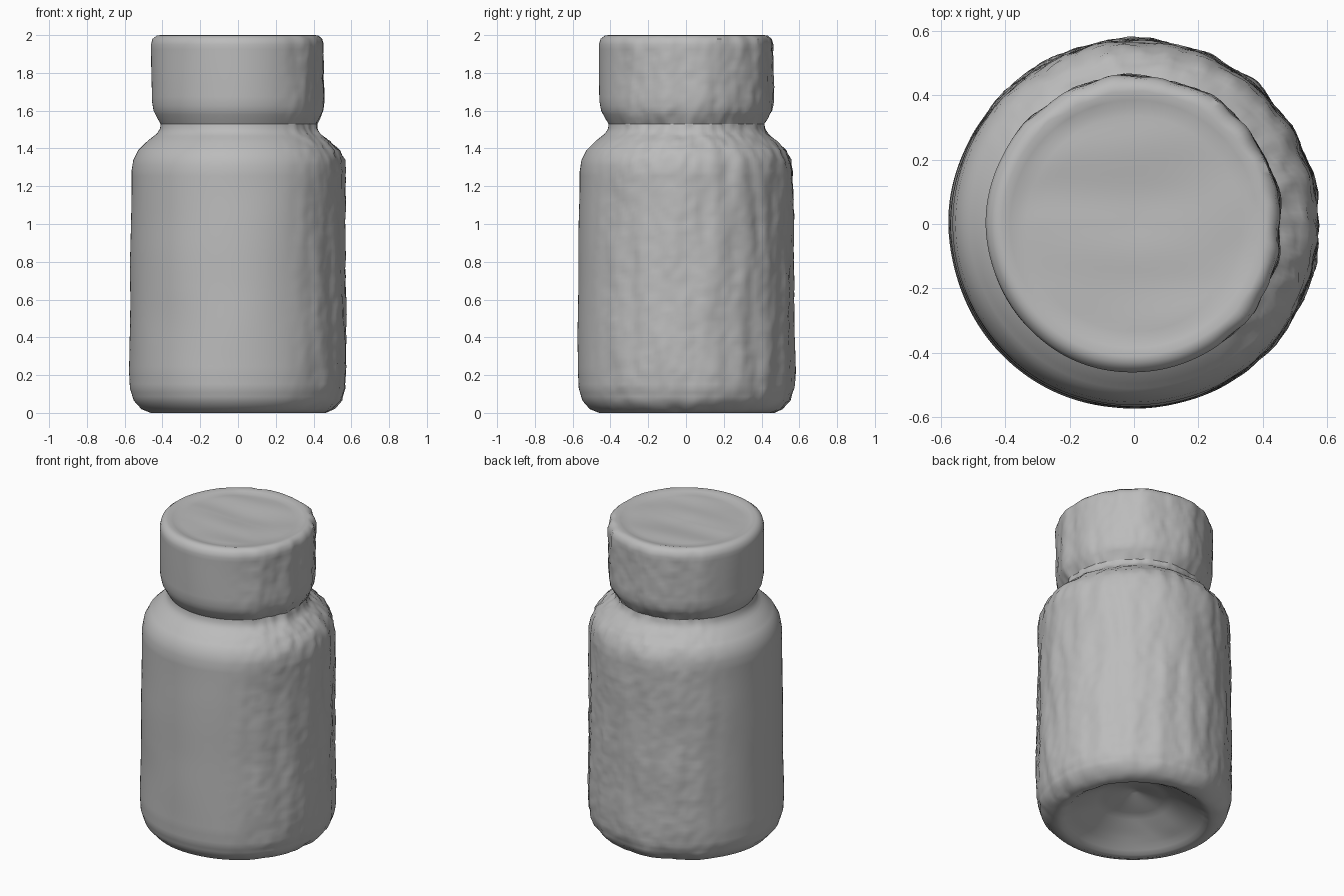
import bpy
import bmesh
import math
from mathutils import Vector, noise

SEGMENTS = 180
STEP = 0.025

cube = bpy.data.objects.get("Cube")
if cube:
    bpy.data.objects.remove(cube, do_unlink=True)

grey = bpy.data.materials.new("plain_grey")
grey.use_nodes = True
colour = (0.5, 0.5, 0.5, 1)
grey.diffuse_color = colour
grey.node_tree.nodes["Principled BSDF"].inputs["Base Color"].default_value = colour


def smooth(a, b, x):
    t = max(0, min(1, (x - a) / (b - a)))
    return t * t * (3 - 2 * t)


def resample(points):
    """Split long profile runs into short steps."""
    out = [points[0]]
    for (r0, z0), (r1, z1) in zip(points, points[1:]):
        n = max(1, round(math.hypot(r1 - r0, z1 - z0) / STEP))
        out += [(r0 + (r1 - r0) * i / n, z0 + (z1 - z0) * i / n)
                for i in range(1, n + 1)]
    return out


def weathered(p):
    """Rough, vertically grooved wall at the back and left; smooth elsewhere."""
    r = math.hypot(p.x, p.y)
    if r < 0.39:
        dent = noise.noise(Vector((p.x * 2, p.y * 6, p.z)))
        return p + Vector((0, 0, dent * 0.01 * smooth(0.39, 0.3, r)))
    out = Vector((p.x / r, p.y / r, 0))
    rough = smooth(-0.6, 0.3, out.x + out.y)
    grooves = noise.noise(Vector((p.x * 12, p.y * 12, p.z * 3)))
    chips = noise.noise(p * 24)
    shoulder = smooth(1.25, 1.4, p.z) * smooth(1.62, 1.5, p.z)
    swell = noise.noise(p * 3) * 0.005
    push = swell + rough * (grooves * 0.011 + chips * (0.005 + 0.006 * shoulder))
    return p + out * push


def lathe(name, points):
    bm = bmesh.new()
    rings = []
    for r, z in resample(points):
        if r < 0.001:
            rings.append([bm.verts.new(weathered(Vector((0, 0, z))))])
            continue
        angles = [math.tau * i / SEGMENTS for i in range(SEGMENTS)]
        rings.append([bm.verts.new(weathered(
            Vector((r * math.cos(a), r * math.sin(a), z)))) for a in angles])
    for low, high in zip(rings, rings[1:]):
        for i in range(SEGMENTS):
            j = (i + 1) % SEGMENTS
            if len(low) == 1:
                bm.faces.new((low[0], high[j], high[i]))
            elif len(high) == 1:
                bm.faces.new((low[i], low[j], high[0]))
            else:
                bm.faces.new((low[i], low[j], high[j], high[i]))
    mesh = bpy.data.meshes.new(name)
    bm.to_mesh(mesh)
    bm.free()
    mesh.materials.append(grey)
    obj = bpy.data.objects.new(name, mesh)
    bpy.context.collection.objects.link(obj)
    bpy.ops.object.select_all(action="DESELECT")
    obj.select_set(True)
    bpy.context.view_layer.objects.active = obj
    bpy.ops.object.shade_smooth_by_angle(angle=math.radians(45))


# Jar with a hollowed underside, rounded foot and sloping shoulder
lathe("jar_body", [
    (0, 0.2), (0.2, 0.14), (0.38, 0.04), (0.43, 0.005), (0.46, 0),
    (0.51, 0.02), (0.55, 0.065), (0.57, 0.13), (0.575, 0.22), (0.568, 0.8),
    (0.565, 1.28), (0.555, 1.34), (0.53, 1.39), (0.48, 1.44),
    (0.43, 1.48), (0.415, 1.505), (0.412, 1.53)])

# Cap with a tapered skirt and softly rounded rim
lathe("cap", [
    (0.412, 1.53), (0.43, 1.56), (0.45, 1.6), (0.458, 1.65), (0.46, 1.95),
    (0.452, 1.98), (0.43, 1.997), (0.41, 2.0), (0.36, 1.988), (0, 1.98)])
